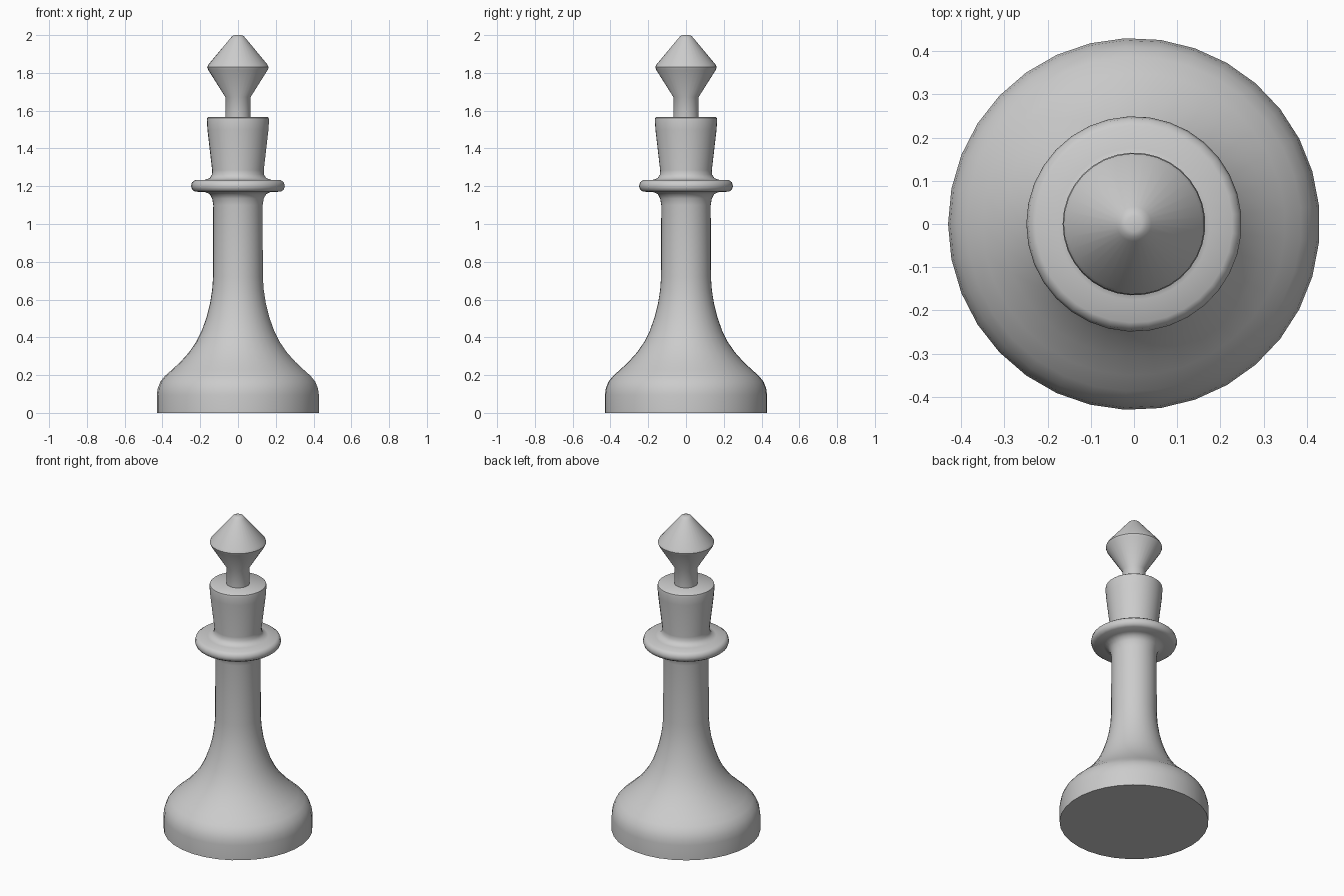
import bpy, bmesh
from math import pi, radians

if "Cube" in bpy.data.objects:
    bpy.data.objects.remove(bpy.data.objects["Cube"])

SIDES = 33


def lathe(name, profile):
    """Spin an (r, z) profile around the z axis into a smooth solid."""
    bm = bmesh.new()
    verts = [bm.verts.new((-r, 0, z)) for r, z in profile]
    edges = [bm.edges.new(p) for p in zip(verts, verts[1:])]
    bmesh.ops.spin(bm, geom=verts + edges, cent=(0, 0, 0), axis=(0, 0, 1),
                   angle=2 * pi, steps=SIDES, use_duplicate=False)
    bmesh.ops.remove_doubles(bm, verts=bm.verts, dist=0.0005)
    bmesh.ops.recalc_face_normals(bm, faces=bm.faces)
    mesh = bpy.data.meshes.new(name)
    bm.to_mesh(mesh)
    bm.free()
    obj = bpy.data.objects.new(name, mesh)
    bpy.context.collection.objects.link(obj)
    bpy.ops.object.select_all(action='DESELECT')
    obj.select_set(True)
    bpy.context.view_layer.objects.active = obj
    bpy.ops.object.shade_smooth_by_angle(angle=radians(40))
    return obj


# Weighted base, flared stem, collar and tapered head in one turned piece
lathe("turned_body", [
    (0, 0), (0.43, 0), (0.43, 0.095), (0.425, 0.13), (0.411, 0.165),
    (0.387, 0.195), (0.35, 0.228), (0.305, 0.27), (0.26, 0.32),
    (0.222, 0.375), (0.192, 0.435), (0.167, 0.505), (0.148, 0.58),
    (0.137, 0.65), (0.132, 0.72), (0.131, 1.10),
    (0.137, 1.135), (0.15, 1.158), (0.175, 1.17),
    (0.228, 1.171), (0.243, 1.182), (0.249, 1.20), (0.244, 1.22),
    (0.228, 1.232), (0.175, 1.234), (0.15, 1.243), (0.138, 1.262),
    (0.137, 1.285), (0.162, 1.50), (0.165, 1.55), (0.163, 1.562),
    (0.157, 1.567), (0, 1.567)])

# Finial: short neck carrying a double cone with a blunt tip
lathe("finial", [
    (0, 1.55), (0.067, 1.55), (0.067, 1.672), (0.158, 1.816),
    (0.163, 1.83), (0.156, 1.845), (0.04, 1.984), (0.03, 1.995),
    (0.018, 2.0), (0, 2.0)])
